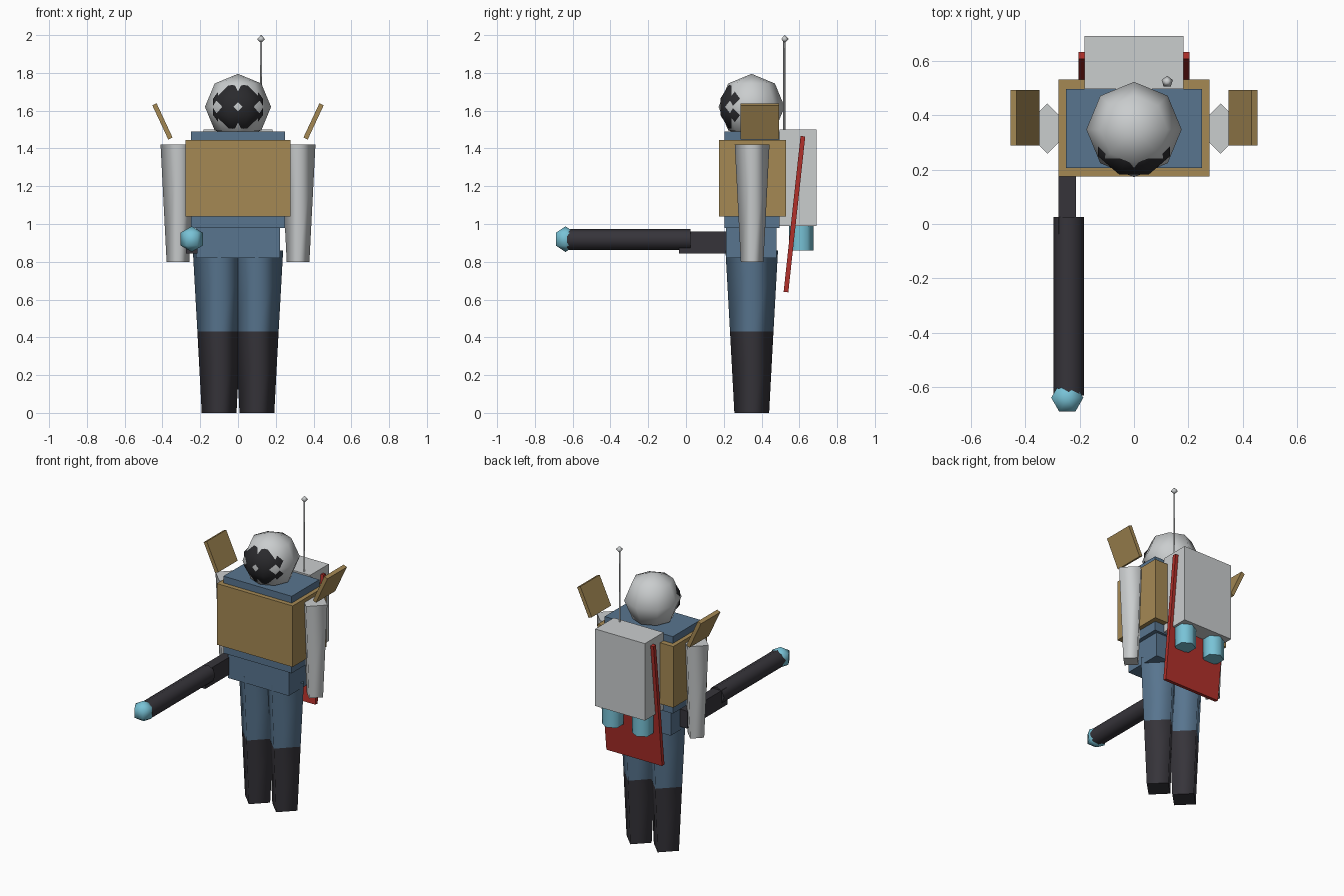
import bpy, bmesh
from math import sin, cos, pi, radians
from mathutils import Matrix, Euler

cube = bpy.data.objects.get("Cube")
if cube:
    bpy.data.objects.remove(cube, do_unlink=True)


def material(name, code):
    """Flat material from a display hex colour."""
    rgb = []
    for i in (0, 2, 4):
        c = int(code[i:i + 2], 16) / 255
        rgb.append(c / 12.92 if c < 0.04 else ((c + 0.055) / 1.055) ** 2.4)
    mat = bpy.data.materials.new(name)
    mat.use_nodes = True
    mat.diffuse_color = (*rgb, 1)
    bsdf = next(n for n in mat.node_tree.nodes if n.type == 'BSDF_PRINCIPLED')
    bsdf.inputs["Base Color"].default_value = (*rgb, 1)
    bsdf.inputs["Roughness"].default_value = 0.8
    return mat


WHITE = material("light grey", "cacdce")
TAN = material("tan", "a58954")
BLUE = material("slate blue", "58758f")
DARK = material("charcoal", "36343a")
BLACK = material("visor black", "2a2a2d")
CYAN = material("cyan", "78c2d6")
RED = material("red", "b2302a")


def finish(bm, name, mats, loc, rot):
    bmesh.ops.recalc_face_normals(bm, faces=bm.faces)
    mesh = bpy.data.meshes.new(name)
    bm.to_mesh(mesh)
    bm.free()
    for m in mats:
        mesh.materials.append(m)
    obj = bpy.data.objects.new(name, mesh)
    obj.location = loc
    obj.rotation_euler = Euler(rot)
    bpy.context.collection.objects.link(obj)
    return obj


def box(name, mat, loc, size, rot=(0, 0, 0)):
    bm = bmesh.new()
    bmesh.ops.create_cube(bm, size=1, matrix=Matrix.Diagonal((*size, 1)))
    return finish(bm, name, [mat], loc, rot)


def span_box(name, mat, half_x, y, z):
    """Box centred on x = 0, given by its y and z ranges."""
    return box(name, mat, (0, sum(y) / 2, sum(z) / 2),
               (half_x * 2, y[1] - y[0], z[1] - z[0]))


def lathe(name, mats, loc, profile, sides, start=0.0, scale=(1, 1, 1), rot=(0, 0, 0)):
    """Smooth low-poly solid from (radius, height) rings with flat end caps.
    Each band of faces takes the next material in the list."""
    bm = bmesh.new()
    rings = []
    for r, z in profile:
        count = sides if r > 0.0001 else 1
        rings.append([bm.verts.new((r * cos(start + 2 * pi * i / sides) * scale[0],
                                    r * sin(start + 2 * pi * i / sides) * scale[1],
                                    z * scale[2])) for i in range(count)])
    for band, (a, b) in enumerate(zip(rings, rings[1:])):
        for i in range(sides):
            j = (i + 1) % sides
            quad = [a[i % len(a)], a[j % len(a)], b[j % len(b)], b[i % len(b)]]
            face = bm.faces.new(list(dict.fromkeys(quad)))
            face.smooth = True
            face.material_index = min(band, len(mats) - 1)
    for ring, index in ((rings[0], 0), (rings[-1], len(mats) - 1)):
        if len(ring) > 1:
            bm.faces.new(ring).material_index = index
    return finish(bm, name, mats, loc, rot)


def ball(name, mat, loc, radius, sides, rings, start=0.0, scale=(1, 1, 1)):
    profile = [(radius * sin(pi * i / rings), -radius * cos(pi * i / rings))
               for i in range(rings + 1)]
    return lathe(name, [mat], loc, profile, sides, start, scale)


# Trunk
span_box("torso", BLUE, 0.25, (0.205, 0.495), (0.98, 1.49))
span_box("chest_armour", TAN, 0.278, (0.175, 0.53), (1.04, 1.445))
span_box("hips", BLUE, 0.223, (0.213, 0.478), (0.82, 0.98))

# Head and visor
ball("head", WHITE, (0, 0.347, 1.62), 0.175, 8, 4)
ball("visor", BLACK, (0, 0.296, 1.62), 1, 8, 5, pi / 8, (0.15, 0.13, 0.14))

# Limbs and shoulder plates, one of each per side
for side, label in ((1, "left"), (-1, "right")):
    lathe(label + "_leg", [DARK, BLUE], (side * 0.1, 0.348, 0),
          [(0.092, 0), (0.115, 0.43), (0.139, 0.86)], 4)
    lathe(label + "_arm", [WHITE], (side * 0.318, 0.35, 0.8),
          [(0.06, 0), (0.092, 0.62)], 4)
    box(label + "_shoulder_plate", TAN, (side * 0.4, 0.39, 1.543),
        (0.025, 0.203, 0.2), (0, side * radians(25), 0))
    lathe(label + "_thruster", [CYAN], (side * 0.11, 0.61, 0.86),
          [(0.064, 0), (0.064, 0.2)], 6, pi / 6)

# Backpack, antenna and hanging panel
span_box("backpack", WHITE, 0.182, (0.495, 0.69), (0.99, 1.5))
lathe("antenna", [WHITE], (0.122, 0.52, 1.45), [(0.006, 0), (0.006, 0.53)], 4)
ball("antenna_tip", WHITE, (0.122, 0.522, 1.979), 0.022, 5, 2, pi / 2)
box("back_panel", RED, (0, 0.574, 1.052), (0.408, 0.025, 0.83), (radians(-6.2), 0, 0))

# Weapon held at the right hip
box("weapon_body", DARK, (-0.245, 0.172, 0.902), (0.063, 0.418, 0.115))
lathe("weapon_barrel", [DARK], (-0.24, 0.025, 0.918),
      [(0.056, 0), (0.056, 0.655)], 8, rot=(pi / 2, 0, 0))
ball("muzzle_orb", CYAN, (-0.245, -0.638, 0.92), 0.068, 6, 3)
